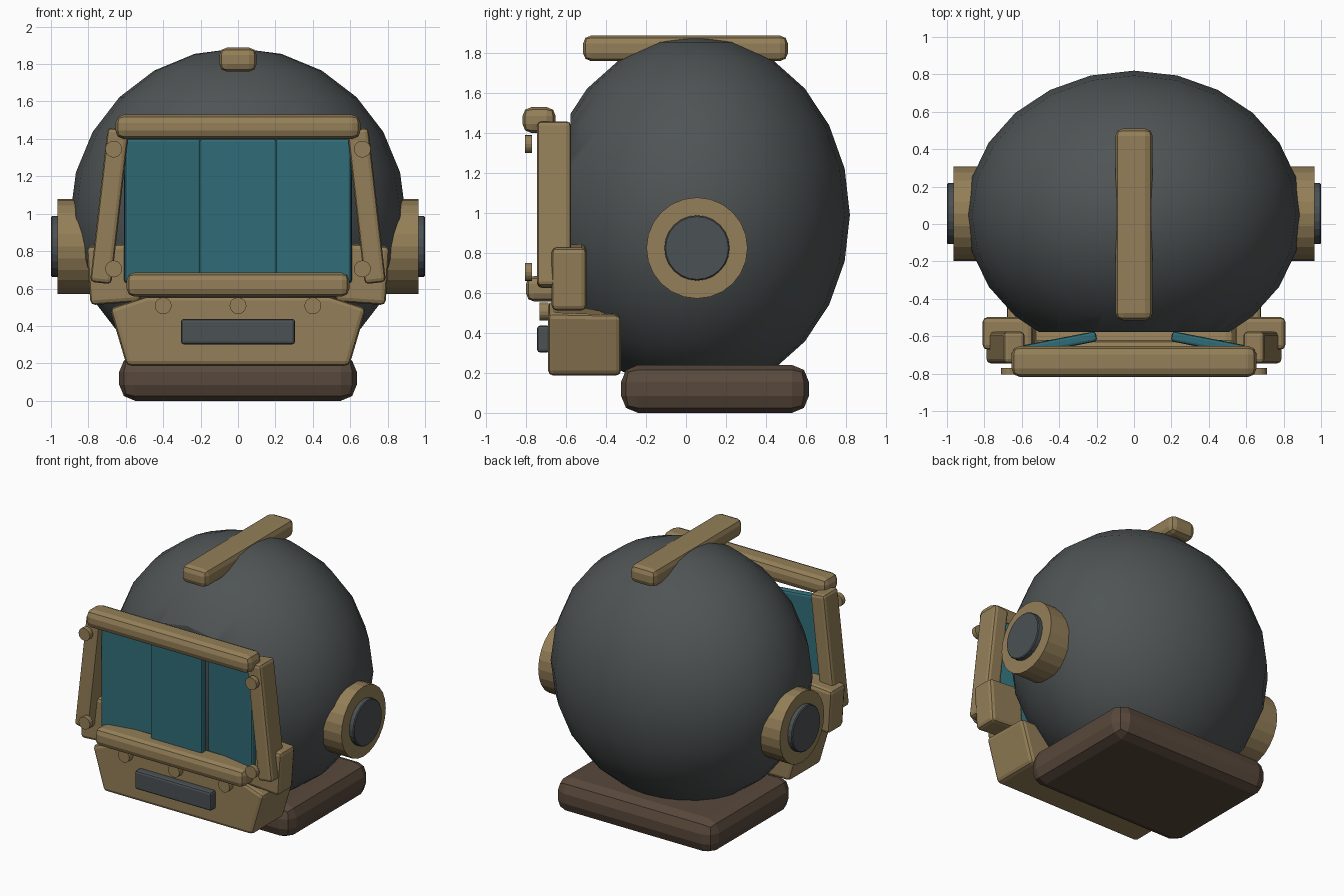
import bpy, bmesh, math
from mathutils import Matrix, Vector

if "Cube" in bpy.data.objects:
    bpy.data.objects.remove(bpy.data.objects["Cube"])


def material(name, rgb):
    m = bpy.data.materials.new(name)
    m.diffuse_color = (*rgb, 1)
    m.use_nodes = True
    m.node_tree.nodes["Principled BSDF"].inputs["Base Color"].default_value = m.diffuse_color
    return m


GREY = material("dark_grey", (0.078, 0.088, 0.090))
TAN = material("tan_brass", (0.295, 0.212, 0.098))
TEAL = material("teal_glass", (0.030, 0.150, 0.185))
BROWN = material("dark_brown", (0.098, 0.066, 0.045))
PAD = material("slate_pad", (0.070, 0.082, 0.088))


def finish(name, bm, mat):
    bmesh.ops.recalc_face_normals(bm, faces=bm.faces[:])
    mesh = bpy.data.meshes.new(name)
    bm.to_mesh(mesh)
    bm.free()
    mesh.materials.append(mat)
    ob = bpy.data.objects.new(name, mesh)
    bpy.context.collection.objects.link(ob)
    return ob


def bevel(ob, width, segments=2):
    mod = ob.modifiers.new("bevel", 'BEVEL')
    mod.width, mod.segments = width, segments
    mod.limit_method = 'ANGLE'
    return ob


def box(name, x, y, z, mat, width=0.03, segments=2, rot=(0, 0, 0)):
    """Bevelled box given by its (min, max) extent on each axis."""
    spans = (x, y, z)
    bm = bmesh.new()
    bmesh.ops.create_cube(bm, size=1)
    bmesh.ops.scale(bm, vec=[b - a for a, b in spans], verts=bm.verts)
    ob = finish(name, bm, mat)
    ob.location = [(a + b) / 2 for a, b in spans]
    ob.rotation_euler = rot
    return bevel(ob, width, segments)


def disc(name, center, radius, depth, axis, mat, sides=24):
    """Cylinder whose axis runs along x or y."""
    bm = bmesh.new()
    bmesh.ops.create_cone(bm, cap_ends=True, segments=sides, radius1=radius,
                          radius2=radius, depth=depth)
    turn = Matrix.Rotation(math.pi / 2, 3, 'Y' if axis == 'x' else 'X')
    bmesh.ops.rotate(bm, matrix=turn, verts=bm.verts)
    ob = finish(name, bm, mat)
    ob.location = center
    return ob


# Round shell, cut flat behind the window
bm = bmesh.new()
bmesh.ops.create_uvsphere(bm, u_segments=24, v_segments=12, radius=1)
bmesh.ops.scale(bm, vec=(0.897, 0.77, 0.895), verts=bm.verts)
bmesh.ops.translate(bm, vec=(0, 0.05, 0.99), verts=bm.verts)
cut = bmesh.ops.bisect_plane(bm, geom=bm.verts[:] + bm.edges[:] + bm.faces[:],
                             plane_co=(0, -0.577, 0), plane_no=(0, -1, 0),
                             clear_outer=True)
rim = [e for e in cut["geom_cut"] if isinstance(e, bmesh.types.BMEdge)]
bmesh.ops.contextual_create(bm, geom=rim)
shell = finish("shell", bm, GREY)
bpy.context.view_layer.objects.active = shell
shell.select_set(True)
bpy.ops.object.shade_smooth_by_angle(angle=math.radians(30))
shell.select_set(False)

# Base slab and crest
box("base", (-0.635, 0.635), (-0.325, 0.615), (0, 0.24), BROWN, 0.085)
box("crest", (-0.1, 0.1), (-0.515, 0.51), (1.76, 1.888), TAN, 0.04)

# Window frame rails
box("top_rail", (-0.655, 0.655), (-0.818, -0.652), (1.40, 1.53), TAN, 0.045)
box("bottom_rail", (-0.595, 0.595), (-0.80, -0.62), (0.557, 0.685), TAN, 0.04)

# Chin block: tapered profile pushed back along y, rear shoulders lowered
profile = [(-0.595, 0.187), (0.595, 0.187), (0.685, 0.495),
           (0.49, 0.56), (-0.49, 0.56), (-0.685, 0.495)]
bm = bmesh.new()
face = bm.faces.new([bm.verts.new((x, -0.69, z)) for x, z in profile])
back = bmesh.ops.extrude_face_region(bm, geom=[face])["geom"]
for v in back:
    if isinstance(v, bmesh.types.BMVert):
        v.co.y = -0.325
        v.co.z = min(v.co.z, 0.49)
bevel(finish("chin", bm, TAN), 0.025)
box("chin_grille", (-0.305, 0.305), (-0.745, -0.68), (0.302, 0.437), PAD, 0.015)
for x in (-0.4, 0, 0.4):
    disc("chin_rivet", (x, -0.71, 0.508), 0.045, 0.045, 'y', TAN, 16)

# Middle glass pane sits ahead of the two angled side panes
box("middle_pane", (-0.207, 0.207), (-0.71, -0.652), (0.63, 1.40), TEAL, 0.015)

# Paired parts
for s, side in ((-1, "left"), (1, "right")):
    def span(a, b):
        return tuple(sorted((s * a, s * b)))

    box(side + "_pane", span(0.197, 0.612), (-0.667, -0.612), (0.63, 1.40),
        TEAL, 0.015, rot=(0, 0, -s * math.radians(11)))
    box(side + "_post", span(0.63, 0.744), (-0.745, -0.575), (0.627, 1.457),
        TAN, 0.022, rot=(0, -s * math.radians(6.5), 0))
    box(side + "_cheek", span(0.53, 0.80), (-0.672, -0.498), (0.52, 0.835),
        TAN, 0.025, rot=(0, s * math.radians(4), 0))
    for z in (0.705, 1.345):
        disc(side + "_post_rivet", (s * 0.665, -0.787, z), 0.045, 0.035, 'y', TAN, 16)
    disc(side + "_ear", (s * 0.855, 0.055, 0.825), 0.253, 0.22, 'x', TAN)
    bevel(disc(side + "_ear_pad", (s * 0.97, 0.055, 0.825), 0.163, 0.06, 'x', PAD), 0.006, 1)
